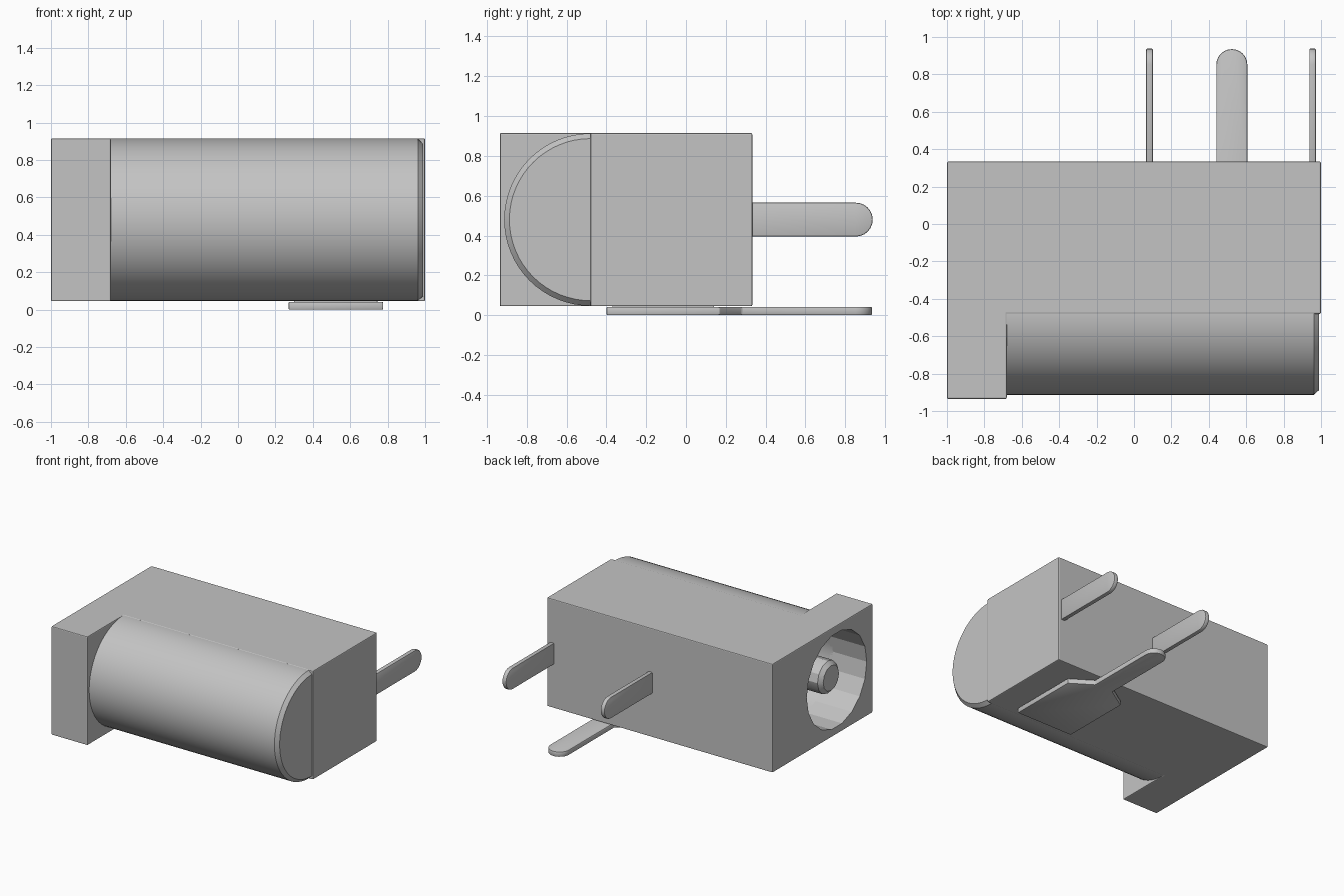
import bpy, bmesh, math
from mathutils import Vector

cube = bpy.data.objects.get("Cube")
if cube:
    bpy.data.objects.remove(cube, do_unlink=True)

grey = bpy.data.materials.new("light grey")
grey.use_nodes = True
colour = (0.55, 0.55, 0.55, 1)
grey.diffuse_color = colour
grey.node_tree.nodes["Principled BSDF"].inputs["Base Color"].default_value = colour

AXIS_Y, AXIS_Z = -0.48, 0.48


def finish(name, bm):
    bmesh.ops.recalc_face_normals(bm, faces=bm.faces)
    mesh = bpy.data.meshes.new(name)
    bm.to_mesh(mesh)
    bm.free()
    obj = bpy.data.objects.new(name, mesh)
    mesh.materials.append(grey)
    bpy.context.collection.objects.link(obj)
    return obj


def prism(name, outline, offset, bevel):
    """Extrude a closed outline of 3D points and soften its sharp edges."""
    bm = bmesh.new()
    face = bm.faces.new([bm.verts.new(p) for p in outline])
    moved = bmesh.ops.extrude_face_region(bm, geom=[face])["geom"]
    verts = [v for v in moved if isinstance(v, bmesh.types.BMVert)]
    bmesh.ops.translate(bm, verts=verts, vec=Vector(offset))
    bmesh.ops.recalc_face_normals(bm, faces=bm.faces)
    sharp = [e for e in bm.edges if e.calc_face_angle(0) > math.radians(40)]
    bmesh.ops.bevel(bm, geom=sharp, offset=bevel, segments=2, profile=0.5, affect='EDGES')
    return finish(name, bm)


def turned(name, profile, sides):
    """Closed solid of revolution around the socket axis from (x, radius) pairs."""
    bm = bmesh.new()
    rings = []
    for x, r in profile:
        angles = [math.tau * i / sides for i in range(sides)]
        rings.append([bm.verts.new((x, AXIS_Y + r * math.cos(a), AXIS_Z + r * math.sin(a)))
                      for a in angles])
    for a, b in zip(rings, rings[1:]):
        for i in range(sides):
            j = (i + 1) % sides
            bm.faces.new((a[i], a[j], b[j], b[i]))
    bm.faces.new(rings[0])
    bm.faces.new(rings[-1])
    return finish(name, bm)


def activate(obj):
    bpy.ops.object.select_all(action='DESELECT')
    obj.select_set(True)
    bpy.context.view_layer.objects.active = obj


def smooth(obj):
    activate(obj)
    bpy.ops.object.shade_smooth_by_angle(angle=math.radians(30))


def rounded_end(tip, half):
    """Half circle of (along, across) points ending at the tip."""
    steps = [math.pi * (i / 12 - 0.5) for i in range(13)]
    return [(tip - half + half * math.cos(a), half * math.sin(a)) for a in steps]


# Housing block with the wide front flange
housing_outline = [(-1, -0.935), (-0.68, -0.935), (-0.68, AXIS_Y),
                   (1, AXIS_Y), (1, 0.333), (-1, 0.333)]
housing = prism("housing", [(x, y, 0.045) for x, y in housing_outline], (0, 0, 0.87), 0.007)

# Round barrel with a chamfered end
barrel = turned("barrel", [(-0.7, 0.433), (0.962, 0.433), (0.99, 0.407)], 64)

# Bored socket shared by housing and barrel
bore = turned("bore_cutter", [(-1.1, 0.38), (0.8, 0.38)], 18)
bore.hide_render = True
for part in (housing, barrel):
    cut = part.modifiers.new("bore", 'BOOLEAN')
    cut.operation = 'DIFFERENCE'
    cut.solver = 'EXACT'
    cut.object = bore
    activate(part)
    bpy.ops.object.modifier_apply(modifier=cut.name)
bpy.data.objects.remove(bore, do_unlink=True)
smooth(barrel)

# Centre contact inside the socket
smooth(turned("centre_contact", [(-0.95, 0.1), (-0.92, 0.13), (0.85, 0.13)], 12))

# Two upright blades at the back
for name, x in (("inner_blade", 0.083), ("outer_blade", 0.955)):
    shape = [(0.3, -0.085)] + rounded_end(0.938, 0.085) + [(0.3, 0.085)]
    smooth(prism(name, [(x - 0.018, y, AXIS_Z + z) for y, z in shape], (0.036, 0, 0), 0.007))

# Flat terminal under the housing, tapering to a rounded tail
tail = [(0.28, -0.083), *rounded_end(0.935, 0.083), (0.28, 0.083)]
shape = [(-0.4, -0.253), (0.17, -0.253)] + tail + [(0.17, 0.253), (-0.4, 0.253)]
smooth(prism("base_terminal", [(0.523 + x, y, 0) for y, x in shape], (0, 0, 0.042), 0.007))

# Hidden pad joining the terminal to the housing
pad = [(0.3, -0.37), (0.745, -0.37), (0.745, 0.14), (0.3, 0.14)]
prism("terminal_pad", [(x, y, 0.035) for x, y in pad], (0, 0, 0.02), 0.002)
